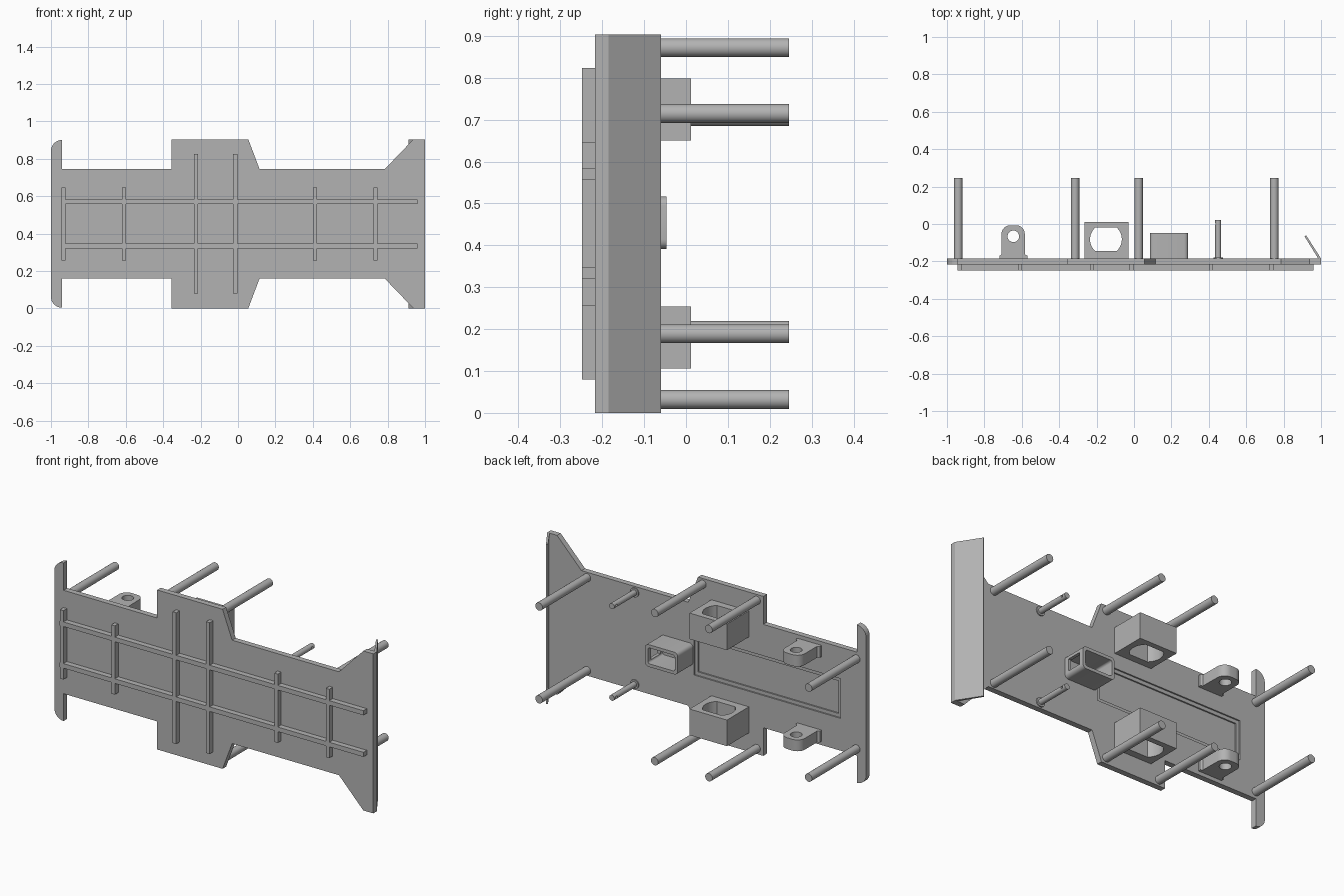
import bpy, bmesh
from math import sin, cos, pi, asin

old = bpy.data.objects.get("Cube")
if old:
    bpy.data.objects.remove(old, do_unlink=True)

grey = bpy.data.materials.new("plain grey")
grey.use_nodes = True
grey.diffuse_color = (0.45, 0.45, 0.45, 1)
grey.node_tree.nodes["Principled BSDF"].inputs["Base Color"].default_value = grey.diffuse_color

MID = 0.452                 # height of the mirror line
BACK, FRONT = -0.185, -0.217   # faces of the plate
SIDES = (("upper", 1), ("lower", -1))


def prism(name, pts, axis, lo, hi):
    """Extrude a flat outline: (x, z) points along y, (x, y) along z, (y, z) along x."""
    place = {"x": lambda a, b, t: (t, a, b),
             "y": lambda a, b, t: (a, t, b),
             "z": lambda a, b, t: (a, b, t)}[axis]
    bm = bmesh.new()
    low = [bm.verts.new(place(a, b, lo)) for a, b in pts]
    high = [bm.verts.new(place(a, b, hi)) for a, b in pts]
    bm.faces.new(low)
    bm.faces.new(high)
    for i in range(len(pts)):
        j = (i + 1) % len(pts)
        bm.faces.new((low[i], low[j], high[j], high[i]))
    bmesh.ops.recalc_face_normals(bm, faces=bm.faces)
    mesh = bpy.data.meshes.new(name)
    bm.to_mesh(mesh)
    bm.free()
    mesh.materials.append(grey)
    obj = bpy.data.objects.new(name, mesh)
    bpy.context.collection.objects.link(obj)
    return obj


def box(name, x, y, z):
    return prism(name, [(x[0], z[0]), (x[1], z[0]), (x[1], z[1]), (x[0], z[1])], "y", *y)


def arc(cx, cy, r, a0, a1, n=12):
    return [(cx + r * cos(a0 + (a1 - a0) * i / n), cy + r * sin(a0 + (a1 - a0) * i / n))
            for i in range(n + 1)]


def circle(cx, cy, r, n=24):
    return arc(cx, cy, r, 0, 2 * pi, n)[:-1]


def rounded(x0, x1, z0, z1, r):
    return (arc(x1 - r, z1 - r, r, 0, pi / 2, 5) + arc(x0 + r, z1 - r, r, pi / 2, pi, 5)
            + arc(x0 + r, z0 + r, r, pi, 1.5 * pi, 5) + arc(x1 - r, z0 + r, r, 1.5 * pi, 2 * pi, 5))


def cut(obj, cutter):
    mod = obj.modifiers.new("cut", "BOOLEAN")
    mod.object, mod.operation, mod.solver = cutter, "DIFFERENCE", "EXACT"
    deps = bpy.context.evaluated_depsgraph_get()
    obj_mesh = bpy.data.meshes.new_from_object(obj.evaluated_get(deps))
    obj.modifiers.clear()
    obj.data = obj_mesh
    bpy.data.objects.remove(cutter, do_unlink=True)


def smooth(obj):
    bpy.ops.object.select_all(action="DESELECT")
    obj.select_set(True)
    bpy.context.view_layer.objects.active = obj
    bpy.ops.object.shade_smooth_by_angle(angle=0.6)


# Main plate: upper outline mirrored to the lower half, shallow stepped pocket behind
upper = arc(-0.942, 0.842, 0.058, pi, pi / 2, 8)
upper += [(-0.942, 0.745), (-0.355, 0.745), (-0.355, 0.904), (0.055, 0.904),
          (0.115, 0.745), (0.785, 0.745), (0.938, 0.904), (0.998, 0.904)]
plate = prism("main_plate", upper + [(x, 2 * MID - z) for x, z in reversed(upper)],
              "y", FRONT, BACK)
cut(plate, box("pocket_cutter", (-0.84, 0.08), (BACK - 0.008, 0), (0.342, 0.567)))
cut(plate, box("floor_cutter", (-0.82, 0.06), (BACK - 0.016, 0), (0.362, 0.547)))

# Slanted end lip
prism("end_lip", [(1.0, -0.217), (1.0, BACK), (0.92, -0.06), (0.912, -0.066), (0.985, BACK),
                  (0.985, -0.217)], "z", 0, 2 * MID)

# Stiffening ribs on the front
for side, s in SIDES:
    z = MID + s * 0.118
    box(side + "_long_rib", (-0.945, 0.96), (-0.248, FRONT), (z - 0.013, z + 0.013))
for i, (x, half) in enumerate([(-0.932, 0.195), (-0.61, 0.195), (-0.225, 0.372),
                               (-0.015, 0.372), (0.412, 0.195), (0.735, 0.195)]):
    box(f"cross_rib_{i + 1}", (x - 0.011, x + 0.011), (-0.248, FRONT), (MID - half, MID + half))

for side, s in SIDES:
    # Long mounting posts
    for i, (x, off) in enumerate([(-0.94, 0.255), (-0.315, 0.42), (0.025, 0.42), (0.75, 0.263)]):
        smooth(prism(f"{side}_post_{i + 1}", circle(x, MID + s * off, 0.0225), "y", BACK, 0.246))

    # Short pins with a cross hole and a foot
    z = MID + s * 0.26
    pin = prism(side + "_pin", circle(0.45, z, 0.016), "y", BACK, 0.022)
    cut(pin, prism("pin_cutter", circle(0.0, z, 0.007, 12), "x", 0.4, 0.5))
    smooth(pin)
    smooth(prism(side + "_pin_foot", circle(0.45, z, 0.026), "y", BACK, -0.178))

    # Blocks with a flattened round bore
    z = MID + s * 0.272
    block = box(side + "_block", (-0.265, -0.03), (BACK, 0.012), (z - 0.074, z + 0.074))
    a = asin(0.0625 / 0.085)
    bore = arc(-0.15, -0.082, 0.085, -a, a) + arc(-0.15, -0.082, 0.085, pi - a, pi + a)
    cut(block, prism("bore_cutter", bore, "z", z - 0.2, z + 0.2))
    smooth(block)

    # Eyelet lugs with flared feet
    z = MID + s * 0.24
    lug_shape = [(-0.72, BACK), (-0.57, BACK), (-0.57, -0.17), (-0.582, -0.163)]
    lug_shape += arc(-0.63, -0.053, 0.046, 0, pi / 2, 8) + arc(-0.662, -0.053, 0.046, pi / 2, pi, 8)
    lug_shape += [(-0.708, -0.163), (-0.72, -0.17)]
    lug = prism(side + "_lug", lug_shape, "z", z - 0.032, z + 0.032)
    cut(lug, prism("eye_cutter", circle(-0.645, -0.066, 0.031), "z", z - 0.1, z + 0.1))
    smooth(lug)

# Hollow socket, open at the back and slotted on its left
socket = prism("socket", rounded(0.085, 0.29, 0.391, 0.517, 0.022), "y", BACK, -0.047)
cut(socket, prism("hollow_cutter", rounded(0.103, 0.272, 0.409, 0.499, 0.012), "y", -0.18, 0))
cut(socket, box("slot_cutter", (0.25, 0.32), (-0.16, -0.075), (0.42, 0.488)))
smooth(socket)
